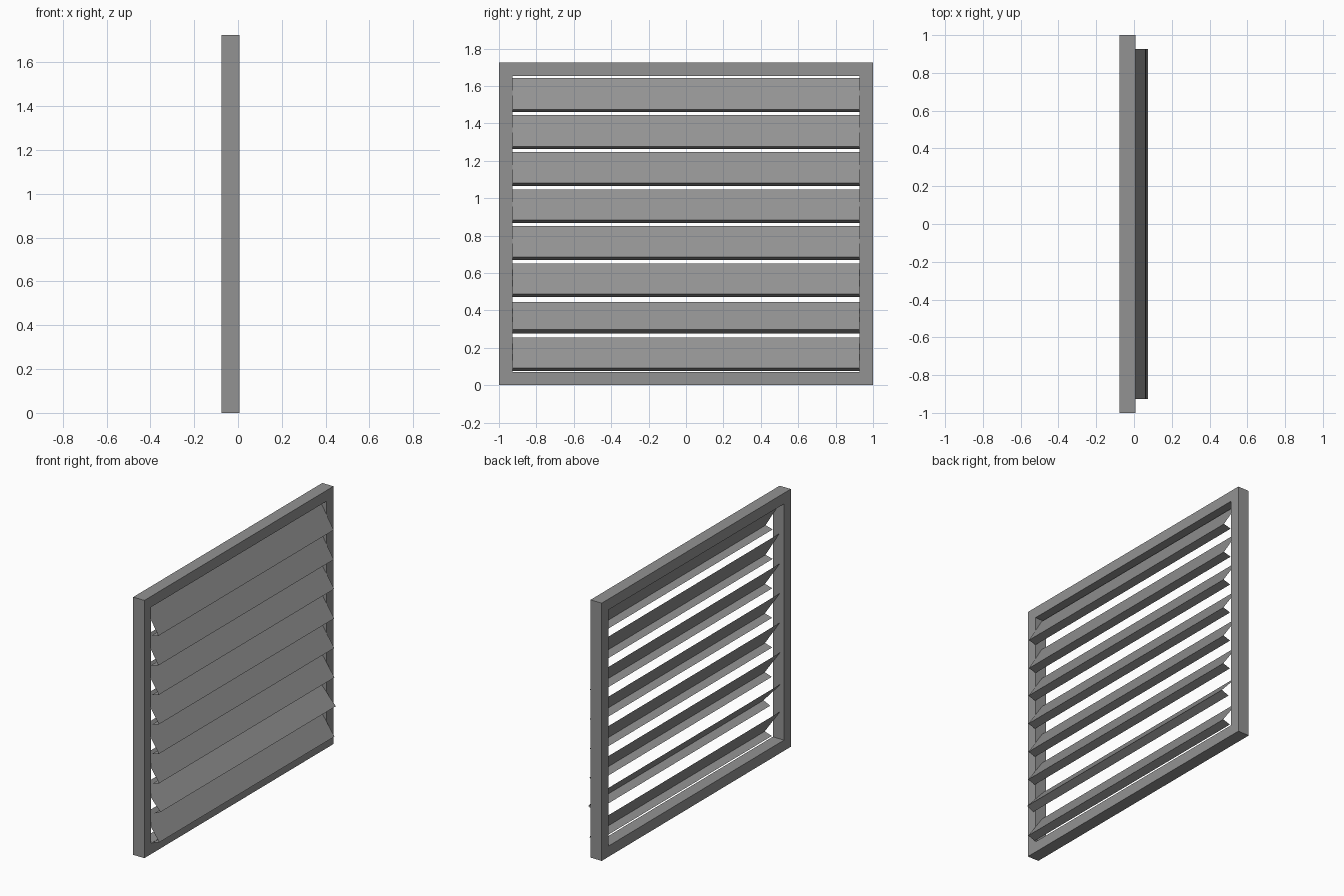
import bpy, bmesh
from math import sin, cos, radians

if "Cube" in bpy.data.objects:
    bpy.data.objects.remove(bpy.data.objects["Cube"])

# Dark grey paint
paint = bpy.data.materials.new("dark_grey")
paint.diffuse_color = (0.29, 0.29, 0.29, 1)
paint.use_nodes = True
paint.node_tree.nodes["Principled BSDF"].inputs["Base Color"].default_value = paint.diffuse_color

def make_object(name, bm):
    mesh = bpy.data.meshes.new(name)
    bm.to_mesh(mesh)
    bm.free()
    mesh.materials.append(paint)
    ob = bpy.data.objects.new(name, mesh)
    bpy.context.collection.objects.link(ob)
    return ob

# Frame: rectangular ring in the yz plane, extruded along x
X0, X1, HALF, TOP, BORDER = -0.076, 0.007, 1.0, 1.725, 0.072
bm = bmesh.new()
rings = []
for x in (X0, X1):
    for b in (0, BORDER):
        rings.append([bm.verts.new((x, y, z)) for y, z in (
            (-HALF + b, b), (HALF - b, b), (HALF - b, TOP - b), (-HALF + b, TOP - b))])
back_out, back_in, front_out, front_in = rings
for a, b in ((back_out, back_in), (back_in, front_in),
             (front_in, front_out), (front_out, back_out)):
    for i in range(4):
        j = (i + 1) % 4
        bm.faces.new((a[i], a[j], b[j], b[i]))
bmesh.ops.recalc_face_normals(bm, faces=bm.faces)
make_object("frame", bm)

# Louvre slats: folded open sheets, each tilted about its mid line
WIDTH, FACE, LIP, PITCH = HALF - BORDER - 0.001, 0.198, 0.055, 0.1978
tilts = [31, 31, 33.5, 34, 33.5, 35, 42, 35]
for n, tilt in enumerate(tilts):
    a, b = radians(tilt), radians(tilt - 17)
    px, pz = 0.009, 1.559 - n * PITCH
    dx, dz = FACE / 2 * sin(a), FACE / 2 * cos(a)
    profile = [(px - dx, pz + dz), (px + dx, pz - dz),
               (px + dx - LIP * cos(b), pz - dz - LIP * sin(b))]
    bm = bmesh.new()
    left = [bm.verts.new((x, -WIDTH, z)) for x, z in profile]
    right = [bm.verts.new((x, WIDTH, z)) for x, z in profile]
    for i in range(2):
        bm.faces.new((left[i], left[i + 1], right[i + 1], right[i]))
    make_object(f"slat_{n + 1}", bm)
